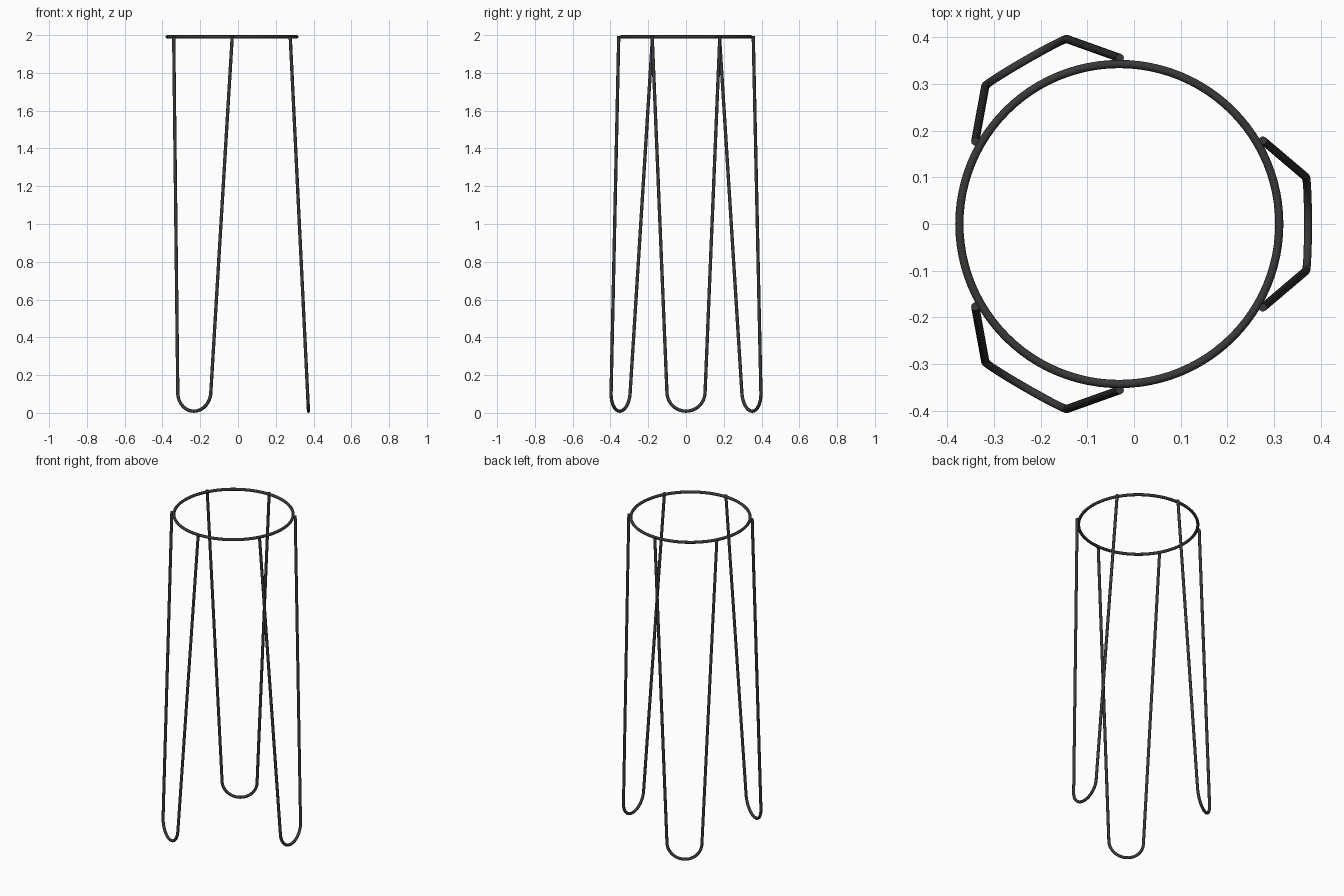
import bpy
from math import sin, cos, pi, radians

if "Cube" in bpy.data.objects:
    bpy.data.objects.remove(bpy.data.objects["Cube"])

CX = -0.0315       # centre of the ring on x
ROD = 0.0088       # rod radius
TOP = 1.991        # ring centre line height

mat = bpy.data.materials.new("dark_steel")
mat.diffuse_color = (0.04, 0.04, 0.04, 1)
mat.use_nodes = True
mat.node_tree.nodes["Principled BSDF"].inputs["Base Color"].default_value = mat.diffuse_color


def rod(name, pts, closed=False):
    """Round rod swept along a list of points."""
    cu = bpy.data.curves.new(name + "_path", 'CURVE')
    cu.dimensions = '3D'
    cu.bevel_depth = ROD
    cu.bevel_resolution = 4
    cu.use_fill_caps = True
    sp = cu.splines.new('POLY')
    sp.points.add(len(pts) - 1)
    for p, co in zip(sp.points, pts):
        p.co = (*co, 1)
    sp.use_cyclic_u = closed
    tmp = bpy.data.objects.new(name + "_path", cu)
    bpy.context.collection.objects.link(tmp)
    bpy.context.view_layer.update()
    dg = bpy.context.evaluated_depsgraph_get()
    me = bpy.data.meshes.new_from_object(tmp.evaluated_get(dg))
    bpy.data.objects.remove(tmp)
    ob = bpy.data.objects.new(name, me)
    bpy.context.collection.objects.link(ob)
    me.materials.clear()
    me.materials.append(mat)
    bpy.ops.object.select_all(action='DESELECT')
    ob.select_set(True)
    bpy.context.view_layer.objects.active = ob
    bpy.ops.object.shade_smooth_by_angle(angle=radians(40))
    return ob


# Top ring
R = 0.343
rod("top_ring", [(CX + R * cos(2 * pi * i / 96), R * sin(2 * pi * i / 96), TOP)
                 for i in range(96)], closed=True)

# Hairpin leg outline: straight rod, half-round foot, straight rod
foot_r, foot_z = 0.101, 0.110
outline = [(-0.179, TOP + 0.004)]
for i in range(25):
    a = pi + pi * i / 24
    outline.append((foot_r * cos(a), foot_z + foot_r * sin(a)))
outline.append((0.179, TOP + 0.004))


def leg_point(y, z, ang):
    r = 0.405 - 0.097 * z / TOP      # splay outward toward the floor
    return (CX + r * cos(ang) - y * sin(ang), r * sin(ang) + y * cos(ang), z)


# Three hairpin legs
for name, deg in (("right_leg", 0), ("back_left_leg", 120), ("front_left_leg", 240)):
    rod(name, [leg_point(y, z, radians(deg)) for y, z in outline])
